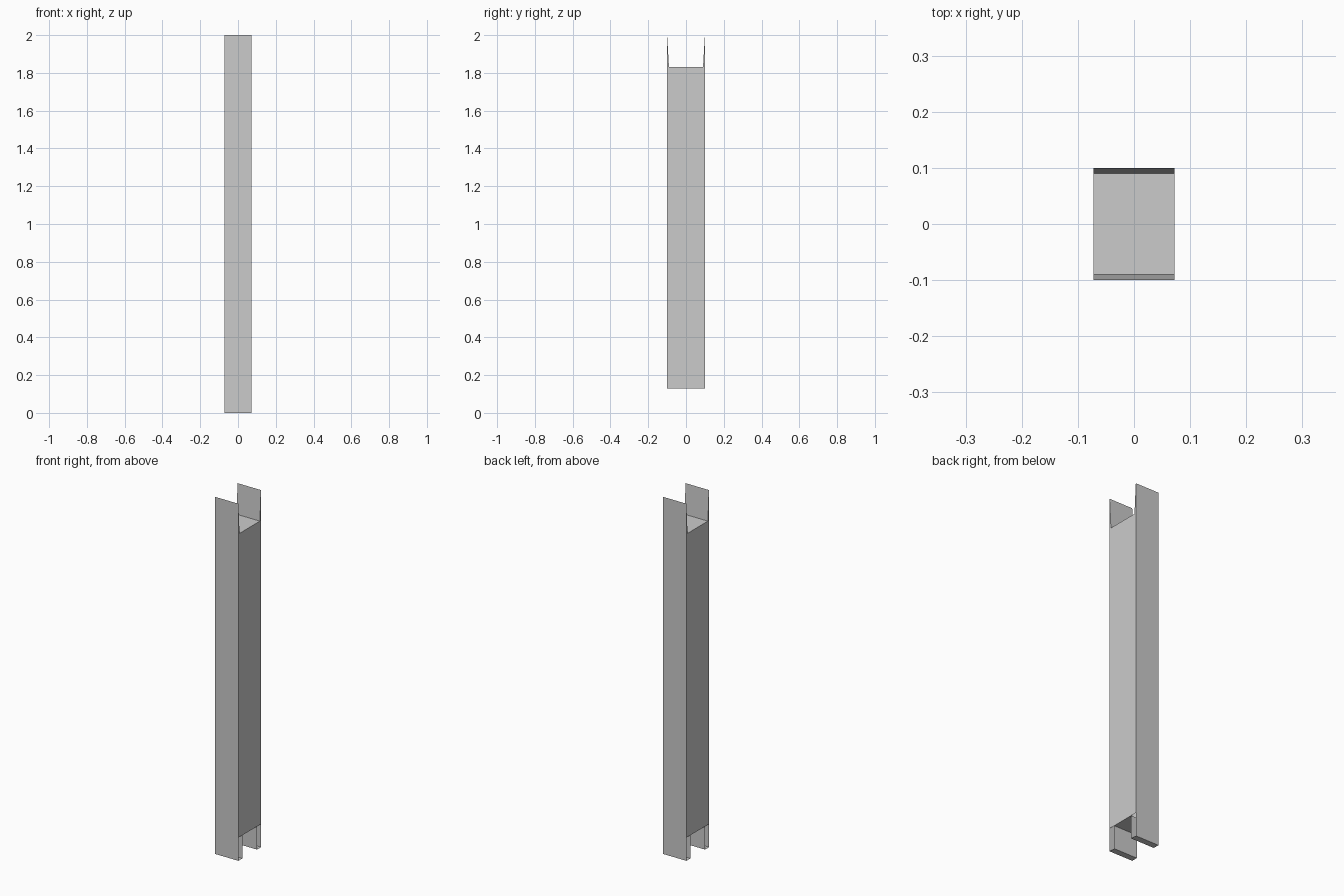
import bpy, bmesh

if "Cube" in bpy.data.objects:
    bpy.data.objects.remove(bpy.data.objects["Cube"])

HX = 0.0725                    # half width
HY = 0.1                       # half depth
LOW, HIGH = 0.13, 1.83         # ends of the closed shaft
LEG = 0.065                    # inner face of the hollow feet
LIP = 0.09                     # inner foot of the tapered top lips


def make_object(name, polys):
    bm = bmesh.new()
    for pts in polys:
        bm.faces.new([bm.verts.new(p) for p in pts])
    bmesh.ops.remove_doubles(bm, verts=bm.verts, dist=1e-5)
    bmesh.ops.recalc_face_normals(bm, faces=bm.faces)
    mesh = bpy.data.meshes.new(name)
    bm.to_mesh(mesh)
    bm.free()
    obj = bpy.data.objects.new(name, mesh)
    bpy.context.collection.objects.link(obj)


def side(x, profile):
    return [(x, y, z) for y, z in profile]


# Fork-ended outline in y/z: two open-sided feet below, two thin lips above
half = [(LIP, HIGH), (HY, 2), (HY, HIGH), (HY, LOW), (HY, 0), (LEG, 0), (LEG, LOW)]
outline = half + [(-y, z) for y, z in reversed(half)]
faces = []
for (y0, z0), (y1, z1) in zip(outline, outline[1:] + outline[:1]):
    faces.append([(-HX, y0, z0), (HX, y0, z0), (HX, y1, z1), (-HX, y1, z1)])

# Side panels of the shaft and the slim ends of the lips
for x in (-HX, HX):
    faces.append(side(x, [(-HY, LOW), (-LEG, LOW), (LEG, LOW), (HY, LOW),
                          (HY, HIGH), (LIP, HIGH), (-LIP, HIGH), (-HY, HIGH)]))
    for s in (-1, 1):
        faces.append(side(x, [(s * LIP, HIGH), (s * HY, HIGH), (s * HY, 2)]))

make_object("forked_post", faces)
